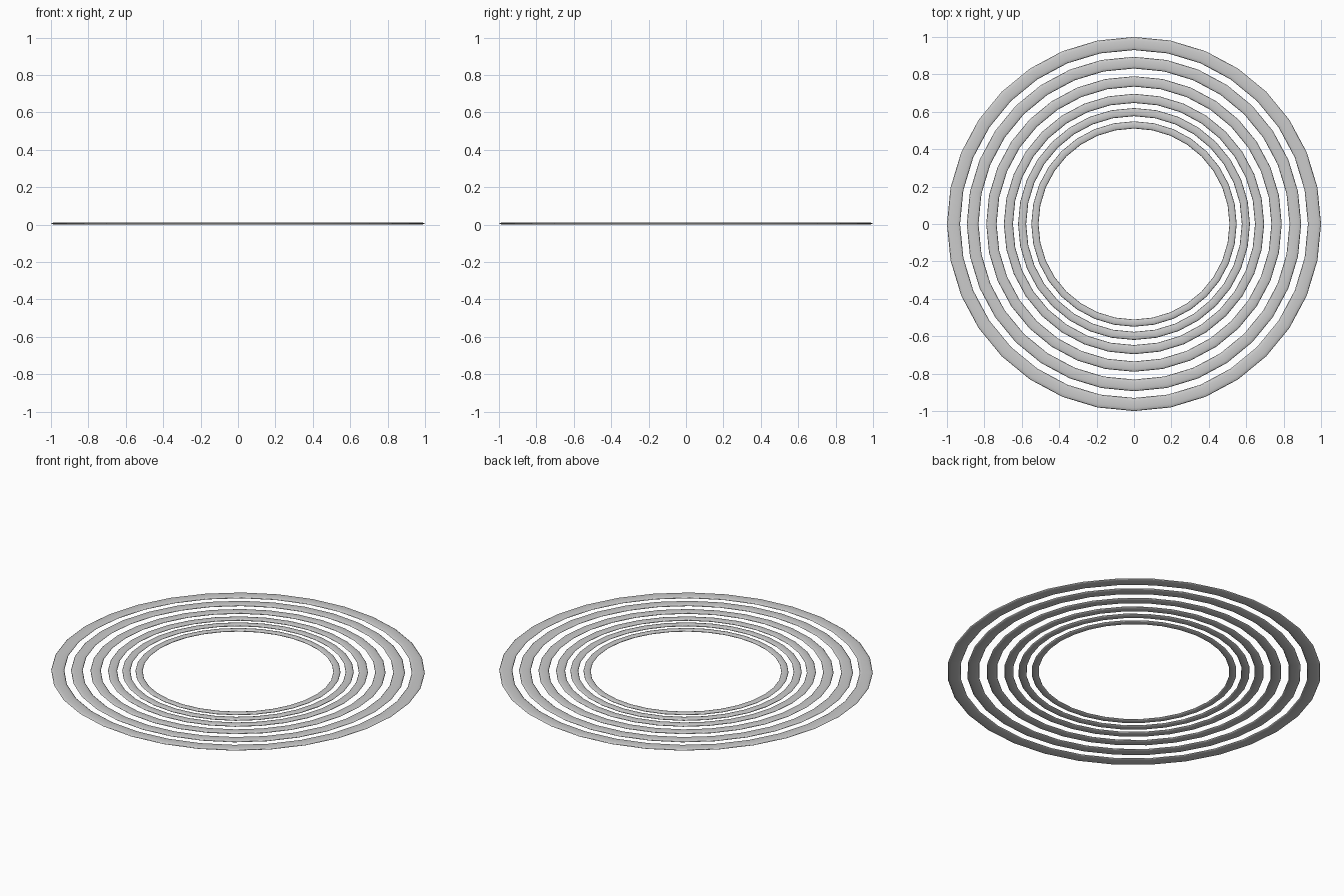
import bpy

if "Cube" in bpy.data.objects:
    bpy.data.objects.remove(bpy.data.objects["Cube"])

HEIGHT = 0.012
MAJOR, MINOR = 0.965, 0.035
SCALES = [1.0, 0.894, 0.79, 0.696, 0.62, 0.549]

# Concentric flattened rings, each a scaled copy of the outermost
for i, s in enumerate(SCALES):
    bpy.ops.mesh.primitive_torus_add(
        major_segments=32, minor_segments=12,
        major_radius=MAJOR * s, minor_radius=MINOR * s,
        location=(0, 0, HEIGHT / 2))
    ring = bpy.context.object
    ring.name = f"ring_{i + 1}"
    ring.scale.z = HEIGHT / (2 * MINOR * s)
    bpy.ops.object.transform_apply(location=False, rotation=False, scale=True)
    bpy.ops.object.shade_smooth()
